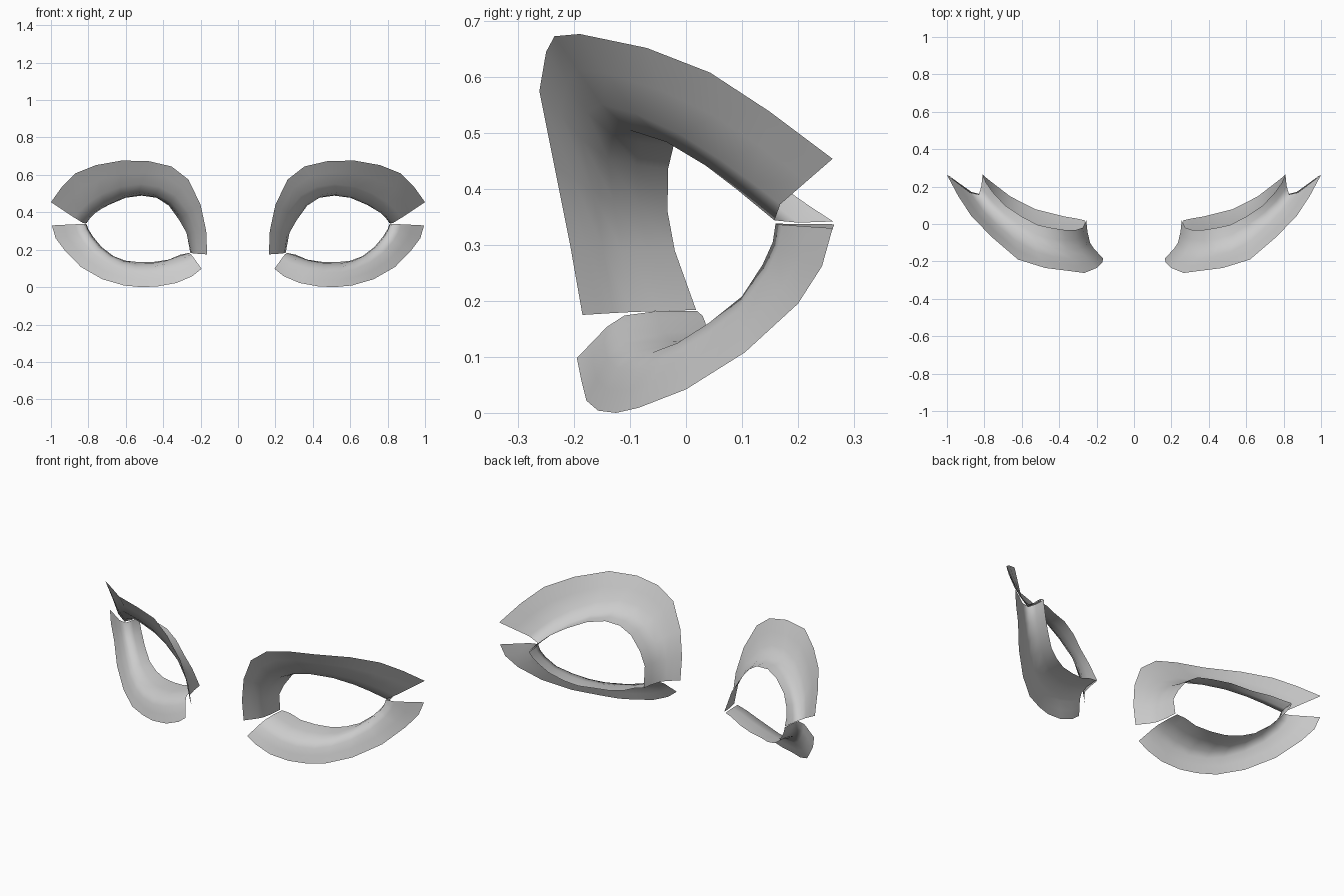
import bpy, bmesh
from mathutils import Vector

grey = bpy.data.materials.new("light_grey")
grey.diffuse_color = (0.6, 0.6, 0.6, 1)

# Cross-sections from inner to outer eye corner: outer edge, rim, back of lip
UPPER = [
    ((.165, -.185, .175), (.235, -.100, .180), (.255, .018, .184)),
    ((.170, -.207, .300), (.250, -.115, .290), (.275, -.020, .290)),
    ((.200, -.235, .440), (.290, -.130, .380), (.315, -.033, .360)),
    ((.265, -.262, .575), (.360, -.140, .455), (.370, -.032, .436)),
    ((.355, -.250, .645), (.440, -.130, .495), (.435, -.022, .478)),
    ((.475, -.235, .673), (.530, -.100, .505), (.515, -.005, .489)),
    ((.620, -.190, .677), (.625, -.035, .484), (.600, .040, .478)),
    ((.760, -.070, .652), (.710, .035, .442), (.690, .100, .440)),
    ((.870, .043, .608), (.770, .090, .400), (.755, .170, .405)),
    ((.940, .150, .538), (.805, .130, .367), (.790, .220, .370)),
    ((1.00, .262, .454), (.830, .158, .344), (.810, .263, .342)),
]
LOWER = [
    ((.195, -.195, .098), (.250, -.110, .174), (.265, .020, .182)),
    ((.245, -.187, .058), (.300, -.120, .152), (.310, .030, .173)),
    ((.330, -.178, .022), (.380, -.115, .125), (.370, .040, .147)),
    ((.430, -.157, .004), (.460, -.100, .108), (.450, .060, .135)),
    ((.515, -.125, .000), (.550, -.060, .108), (.530, .080, .134)),
    ((.610, -.085, .009), (.620, -.015, .125), (.600, .115, .141)),
    ((.725, .000, .042), (.690, .040, .160), (.665, .150, .165)),
    ((.840, .105, .108), (.750, .100, .208), (.730, .200, .215)),
    ((.925, .200, .195), (.795, .137, .265), (.775, .235, .270)),
    ((.975, .243, .262), (.815, .155, .305), (.800, .255, .310)),
    ((.995, .262, .330), (.825, .160, .338), (.810, .265, .337)),
]


def section(o, r, b):
    """Smooth curve through the three points of one cross-section."""
    o, r, b = Vector(o), Vector(r), Vector(b)
    d1, d2 = (r - o).length, (b - r).length
    tangent = ((r - o) / d1 + (b - r) / d2) * 0.5
    pts = []
    for p, q, tp, tq, n in ((o, r, r - o, tangent * d1, 3),
                            (r, b, tangent * d2, b - r, 2)):
        for i in range(n):
            t = i / n
            pts.append(p * (2*t**3 - 3*t**2 + 1) + tp * (t**3 - 2*t**2 + t)
                       + q * (3*t**2 - 2*t**3) + tq * (t**3 - t**2))
    return pts + [b]


def eyelid(name, stations, side, flip):
    bm = bmesh.new()
    rows = []
    for s in stations:
        rows.append([bm.verts.new((p.x * side, p.y, p.z)) for p in section(*s)])
    for a, b in zip(rows, rows[1:]):
        for i in range(len(a) - 1):
            face = [a[i], b[i], b[i + 1], a[i + 1]]
            if flip:
                face.reverse()
            bm.faces.new(face).smooth = True
    mesh = bpy.data.meshes.new(name)
    bm.to_mesh(mesh)
    bm.free()
    mesh.materials.append(grey)
    obj = bpy.data.objects.new(name, mesh)
    bpy.context.collection.objects.link(obj)


# Mirrored pair of upper and lower lids, faces pointing to the front
for label, side in (("right", 1), ("left", -1)):
    eyelid("upper_eyelid_" + label, UPPER, side, side > 0)
    eyelid("lower_eyelid_" + label, LOWER, side, side < 0)
